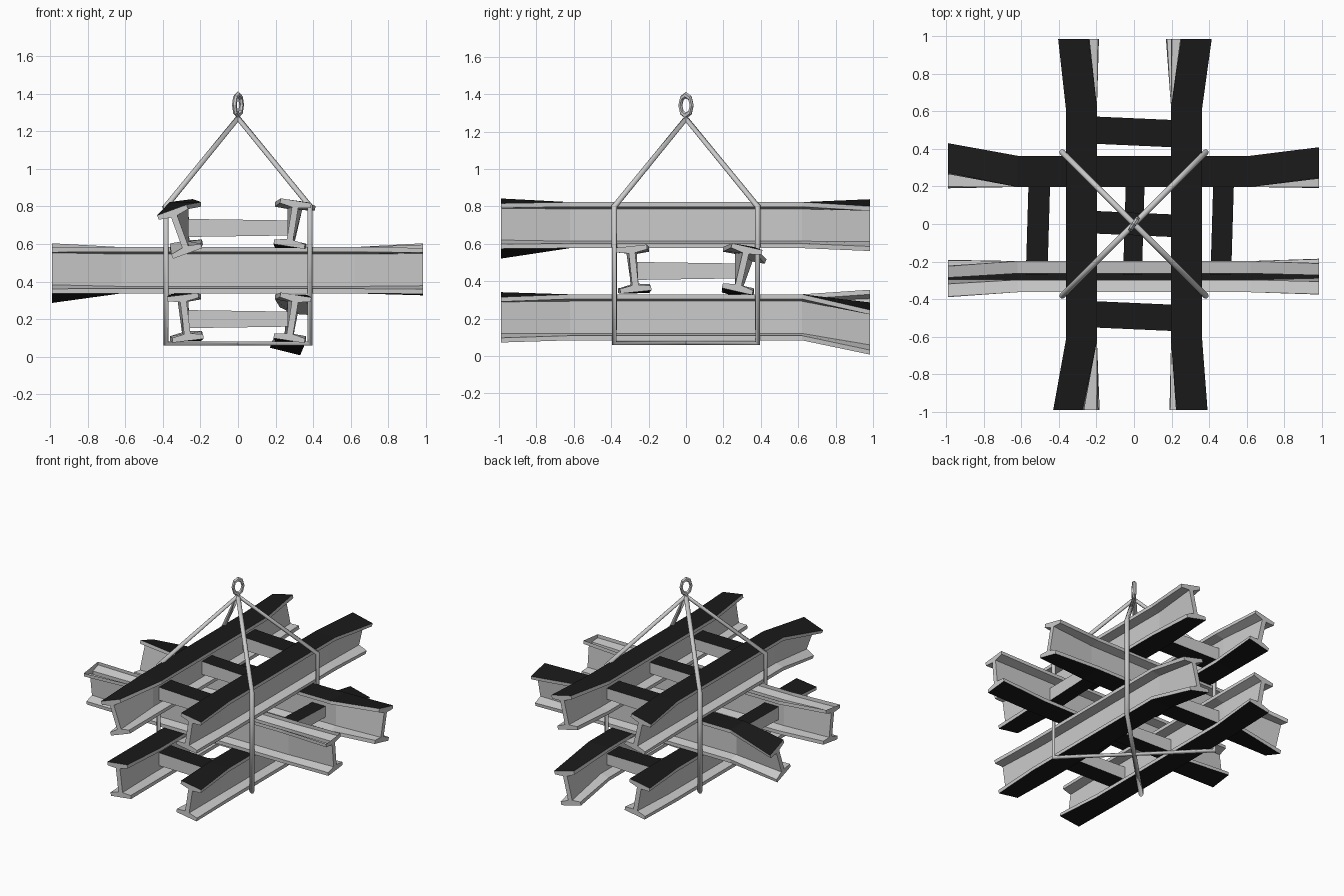
import bpy, bmesh
from math import radians, sin, cos, pi
from mathutils import Vector, Matrix

if "Cube" in bpy.data.objects:
    bpy.data.objects.remove(bpy.data.objects["Cube"])

black = bpy.data.materials.new("black_face")
black.diffuse_color = (0.01, 0.01, 0.01, 1)
black.use_nodes = True
black.node_tree.nodes["Principled BSDF"].inputs["Base Color"].default_value = black.diffuse_color
grey = bpy.data.materials.new("grey_steel")
grey.diffuse_color = (0.6, 0.6, 0.6, 1)
grey.use_nodes = True
grey.node_tree.nodes["Principled BSDF"].inputs["Base Color"].default_value = grey.diffuse_color


def finish(bm, name):
    bmesh.ops.recalc_face_normals(bm, faces=bm.faces)
    me = bpy.data.meshes.new(name)
    bm.to_mesh(me)
    bm.free()
    me.materials.append(grey)
    me.materials.append(black)
    ob = bpy.data.objects.new(name, me)
    bpy.context.collection.objects.link(ob)
    return ob


# I-beam section with tapered flanges: (outward, up)
W, H, T = 0.083, 0.123, 0.017
right = [(W, -H), (W, -H + 0.025), (T, -H + 0.037), (T, H - 0.037), (W, H - 0.025), (W, H)]
SECTION = right + [(-x, z) for x, z in reversed(right)]


def girder(name, axis, side, z0, near, far, open_top=False):
    """near/far: (outward shift, lift, outward twist in degrees) of each bent end"""
    bm = bmesh.new()
    rings = []
    for along, (out, dz, tw) in ((-0.99, near), (-0.62, (0, 0, 0)), (0.62, (0, 0, 0)), (0.985, far)):
        a = radians(tw)
        ring = []
        for x, z in SECTION:
            o = side * (0.28 + out + x * cos(a) + z * sin(a))
            p = (o, along) if axis == 'y' else (along, o)
            ring.append(bm.verts.new((*p, z0 + dz + z * cos(a) - x * sin(a))))
        rings.append(ring)
    top = []
    n = len(SECTION)
    for r0, r1 in zip(rings, rings[1:]):
        for i in range(n):
            f = bm.faces.new((r0[i], r0[(i + 1) % n], r1[(i + 1) % n], r1[i]))
            f.material_index = int(i in (5, 11))
            if i == 5:
                top.append(f)
    bm.faces.new(rings[0])
    bm.faces.new(rings[-1])
    bmesh.ops.recalc_face_normals(bm, faces=bm.faces)
    if open_top:
        bmesh.ops.delete(bm, geom=top, context='FACES_ONLY')
    finish(bm, name)


def cross_bar(name, axis, pos, z0, width, skew):
    bm = bmesh.new()
    bmesh.ops.create_cube(bm, size=1)
    for v in bm.verts:
        end = v.co.x * 2
        thick = 0.088 - 0.008 * end
        lat = pos + v.co.y * width - end * skew
        p = (end * 0.27, lat) if axis == 'x' else (lat, end * 0.27)
        v.co = (*p, z0 + v.co.z * thick)
    bm.normal_update()
    for f in bm.faces:
        f.material_index = int(abs(f.normal.z) > 0.7)
    finish(bm, name)


# three crossed layers of girders
girder("top_girder_left", 'y', -1, 0.70, (0.03, -0.035, 20), (0.015, 0, 13))
girder("top_girder_right", 'y', 1, 0.70, (0.01, 0.008, 9), (0.025, 0, 13))
girder("middle_girder_front", 'x', -1, 0.46, (0.01, 0.01, 8), (0, 0.005, 6), open_top=True)
girder("middle_girder_back", 'x', 1, 0.46, (0.03, -0.03, 20), (0.02, 0.005, 13))
girder("bottom_girder_left", 'y', -1, 0.207, (0, 0, 7), (0.01, 0.012, 10))
girder("bottom_girder_right", 'y', 1, 0.207, (0.01, 0, 9), (0, -0.06, 14))

# short bars joining each pair
for layer, z in (("top", 0.685), ("bottom", 0.20)):
    for where, y, w in (("front", -0.49, 0.14), ("middle", 0, 0.12), ("back", 0.49, 0.145)):
        cross_bar(f"{layer}_bar_{where}", 'x', y, z, w, 0.012)
for where, x, w in (("left", -0.51, 0.115), ("middle", 0, 0.10), ("right", 0.47, 0.11)):
    cross_bar(f"middle_bar_{where}", 'y', x, 0.455, w, -0.008)

# two diagonal slings, each one closed loop
for name, s in (("sling_a", 1), ("sling_b", -1)):
    cu = bpy.data.curves.new(name, 'CURVE')
    cu.dimensions = '3D'
    cu.bevel_depth = 0.016
    cu.bevel_resolution = 1
    sp = cu.splines.new('POLY')
    c = 0.383
    pts = [(0, 0, 1.27), (c, s * c, 0.80), (c, s * c, 0.07), (-c, -s * c, 0.07), (-c, -s * c, 0.80)]
    sp.points.add(len(pts) - 1)
    for p, co in zip(sp.points, pts):
        p.co = (*co, 1)
    sp.use_cyclic_u = True
    cu.materials.append(grey)
    ob = bpy.data.objects.new(name, cu)
    bpy.context.collection.objects.link(ob)

# lifting link at the top
bpy.ops.mesh.primitive_torus_add(major_segments=8, minor_segments=6, major_radius=1, minor_radius=0.3)
link = bpy.context.object
link.name = "lifting_link"
turn = Matrix.Rotation(radians(58), 4, 'Z') @ Matrix.Rotation(pi / 2, 4, 'X')
link.data.transform(Matrix.Translation((0, 0, 1.34)) @ turn @ Matrix.Diagonal((0.036, 0.055, 0.045, 1)))
link.data.materials.append(grey)
